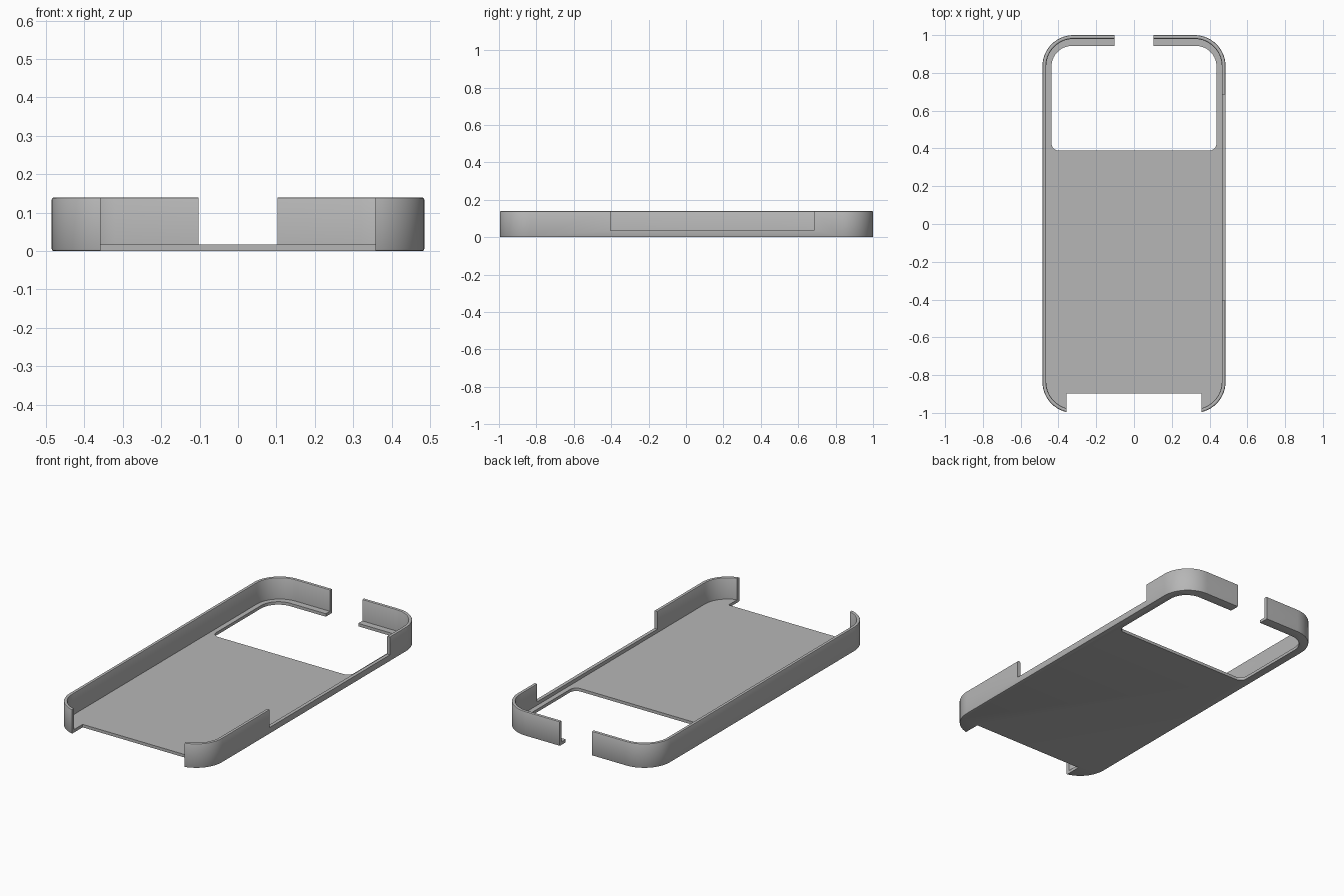
import bpy, bmesh, math

cube = bpy.data.objects.get("Cube")
if cube:
    bpy.data.objects.remove(cube, do_unlink=True)

HALF_W, HALF_L, HEIGHT = 0.485, 1.0, 0.14
CORNER, WALL, FLOOR = 0.165, 0.02, 0.017

grey = bpy.data.materials.new("case_grey")
grey.use_nodes = True
grey.diffuse_color = (0.47, 0.47, 0.47, 1)
grey.node_tree.nodes["Principled BSDF"].inputs["Base Color"].default_value = (0.47, 0.47, 0.47, 1)


def rounded_rect(x0, x1, y0, y1, r_front, r_back, steps=14):
    """Counter-clockwise outline starting at the back left corner."""
    corners = [(x1 - r_back, y1 - r_back, r_back, 0),
               (x0 + r_back, y1 - r_back, r_back, 1),
               (x0 + r_front, y0 + r_front, r_front, 2),
               (x1 - r_front, y0 + r_front, r_front, 3)]
    pts = []
    for cx, cy, r, quarter in corners:
        for i in range(steps + 1):
            a = (quarter + i / steps) * math.pi / 2
            pts.append((cx + r * math.cos(a), cy + r * math.sin(a)))
    return pts


def loft(name, sections):
    """Skin a stack of (outline, z) sections and cap both ends."""
    bm = bmesh.new()
    rings = [[bm.verts.new((x, y, z)) for x, y in pts] for pts, z in sections]
    for a, b in zip(rings, rings[1:]):
        for i in range(len(a)):
            j = (i + 1) % len(a)
            bm.faces.new((a[i], a[j], b[j], b[i]))
    bm.faces.new(rings[0][::-1])
    bm.faces.new(rings[-1])
    bmesh.ops.recalc_face_normals(bm, faces=bm.faces)
    mesh = bpy.data.meshes.new(name)
    bm.to_mesh(mesh)
    bm.free()
    mesh.materials.append(grey)
    obj = bpy.data.objects.new(name, mesh)
    bpy.context.collection.objects.link(obj)
    return obj


def box(name, x0, x1, y0, y1, z0, z1):
    outline = [(x0, y0), (x1, y0), (x1, y1), (x0, y1)]
    return loft(name, [(outline, z0), (outline, z1)])


def shell_ring(inset, z):
    w, l, r = HALF_W - inset, HALF_L - inset, CORNER - inset
    return rounded_rect(-w, w, -l, l, r, r), z


# Tray: outside wall, softened rim, inside wall, floor
case = loft("phone_case", [
    shell_ring(0.005, 0), shell_ring(0.0015, 0.0015), shell_ring(0, 0.005),
    shell_ring(0, HEIGHT - 0.006), shell_ring(0.002, HEIGHT - 0.002),
    shell_ring(0.006, HEIGHT), shell_ring(WALL - 0.006, HEIGHT),
    shell_ring(WALL - 0.002, HEIGHT - 0.002), shell_ring(WALL, HEIGHT - 0.006),
    shell_ring(WALL, FLOOR)])

# Openings: camera window, front port, back gap, side buttons
window = rounded_rect(-0.437, 0.437, 0.388, 0.943, 0.04, 0.11)
cutters = [
    loft("camera_window_cutter", [(window, -0.1), (window, 0.08)]),
    box("front_port_cutter", -0.358, 0.358, -1.2, -0.897, -0.1, 0.3),
    box("back_gap_cutter", -0.103, 0.103, 0.9, 1.2, -0.1, 0.3),
    box("side_button_cutter", 0.45, 0.6, -0.405, 0.685, 0.037, 0.3)]

bpy.context.view_layer.objects.active = case
for cutter in cutters:
    cutter.hide_render = True
    mod = case.modifiers.new(cutter.name, 'BOOLEAN')
    mod.operation = 'DIFFERENCE'
    mod.solver = 'EXACT'
    mod.object = cutter
    bpy.ops.object.modifier_apply(modifier=mod.name)
    bpy.data.objects.remove(cutter, do_unlink=True)

# Smooth the rounded corners, keep the cut edges crisp
bpy.ops.object.select_all(action='DESELECT')
case.select_set(True)
bpy.ops.object.shade_smooth_by_angle(angle=math.radians(35))
